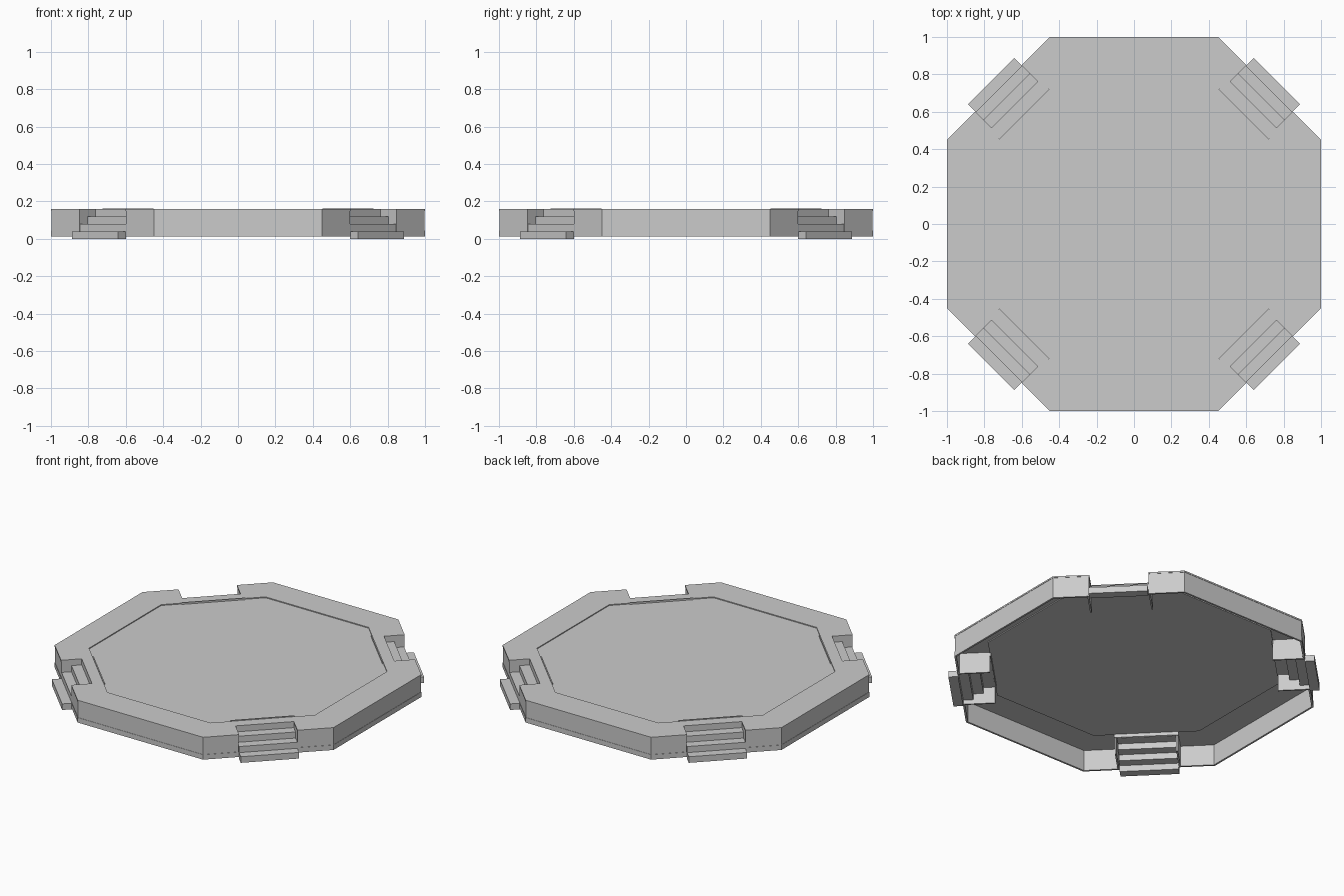
import bpy, bmesh, math
from mathutils import Vector, Matrix

cube = bpy.data.objects.get("Cube")
if cube:
    bpy.data.objects.remove(cube, do_unlink=True)

grey = bpy.data.materials.new("stone_grey")
grey.use_nodes = True
COLOUR = (0.6, 0.6, 0.6, 1)
grey.diffuse_color = COLOUR
grey.node_tree.nodes["Principled BSDF"].inputs["Base Color"].default_value = COLOUR

TOP, BASE = 0.158, 0.013
EDGE, INNER = 1.025, 0.834      # diagonal distances of outer edge and floor edge
HALF = 0.174                    # half width of a stair notch
SKIN = 0.01


def diagonal(dist, side, angle=45):
    """Point at a distance along a diagonal, shifted sideways."""
    a = math.radians(angle)
    return (dist * math.cos(a) - side * math.sin(a),
            dist * math.sin(a) + side * math.cos(a))


def prism(name, outline, z0, z1, turn=0):
    """Extrude a flat outline from z0 to z1, turned about the centre."""
    bm = bmesh.new()
    face = bm.faces.new([bm.verts.new((x, y, z0)) for x, y in outline])
    grown = bmesh.ops.extrude_face_region(bm, geom=[face])["geom"]
    for v in grown:
        if isinstance(v, bmesh.types.BMVert):
            v.co.z = z1
    bmesh.ops.recalc_face_normals(bm, faces=bm.faces)
    bm.transform(Matrix.Rotation(math.radians(turn), 4, 'Z'))
    mesh = bpy.data.meshes.new(name)
    bm.to_mesh(mesh)
    bm.free()
    mesh.materials.append(grey)
    obj = bpy.data.objects.new(name, mesh)
    bpy.context.collection.objects.link(obj)
    return obj


def offset_path(path, dist):
    """Shift an open path to its left, with mitred corners."""
    pts = [Vector(p) for p in path]
    result = []
    for i, p in enumerate(pts):
        dirs = []
        if i > 0:
            dirs.append((p - pts[i - 1]).normalized())
        if i < len(pts) - 1:
            dirs.append((pts[i + 1] - p).normalized())
        normals = [Vector((-d.y, d.x)) for d in dirs]
        mitre = sum(normals, Vector((0, 0))).normalized()
        result.append(tuple(p + mitre * dist / mitre.dot(normals[0])))
    return result


def wall(name, path, thick, z0, z1, turn):
    prism(name, path + offset_path(path, thick)[::-1], z0, z1, turn)


def bar(name, d0, d1, half, z0, z1, turn):
    """Box lying across the diagonal."""
    prism(name, [diagonal(d0, -half), diagonal(d1, -half),
                 diagonal(d1, half), diagonal(d0, half)], z0, z1, turn)


# Sunken octagonal floor
floor = []
for k in range(4):
    for x, y in ((0.81, -0.37), (0.81, 0.37)):
        v = Matrix.Rotation(math.radians(90 * k), 2) @ Vector((x, y))
        floor.append(tuple(v))
prism("floor", floor, TOP - 0.016, TOP - 0.006)

# Rim sector between two notches
outer = [diagonal(INNER, HALF, -45), diagonal(EDGE, HALF, -45),
         (1, -0.45), (1, 0.45),
         diagonal(EDGE, -HALF), diagonal(INNER, -HALF)]
sector = outer + [(0.81, 0.37), (0.81, -0.37)]

step_noses = [1.08, 1.022, 0.963, 0.902, INNER]
rise = TOP / 4

for k in range(4):
    turn = 90 * k
    prism(f"rim_{k + 1}", sector, TOP - SKIN, TOP, turn)
    inset = offset_path(outer, 0.002)
    wall(f"rim_wall_{k + 1}", inset, SKIN, BASE, TOP - SKIN, turn)
    # Low plinth band on the outside of the wall
    wall(f"plinth_band_{k + 1}", outer[1:5], 0.004, BASE, 0.045, turn)
    # Stairs
    for i in range(4):
        bar(f"stair_{k + 1}_step_{i + 1}", step_noses[i + 1], step_noses[i],
            HALF, i * rise, (i + 1) * rise, turn)
    # Thin sill at the head of the stairs
    bar(f"stair_sill_{k + 1}", INNER - 0.006, INNER + 0.001, 0.19, 0.12, 0.163, turn)
